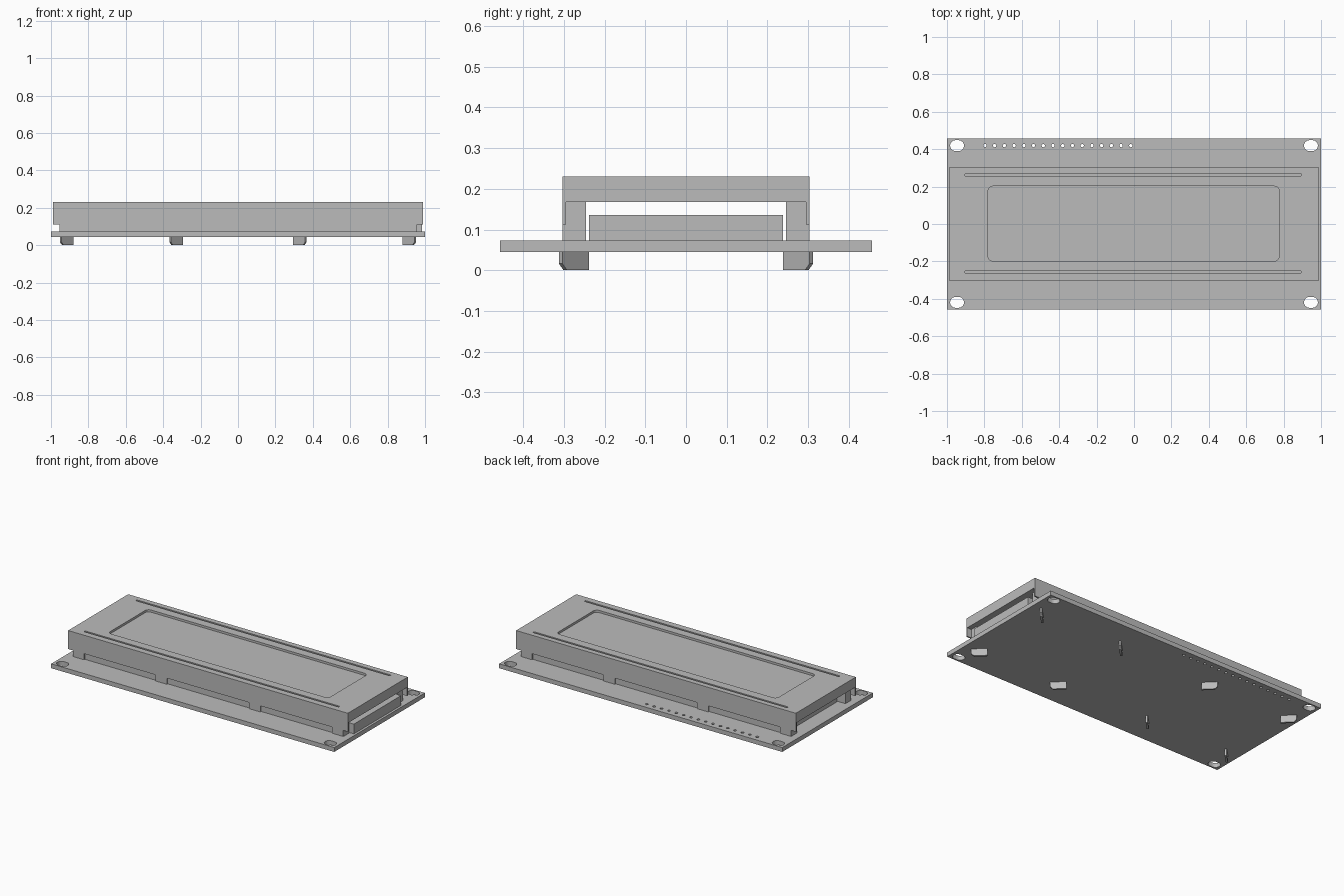
import bpy, bmesh, math
from mathutils import Matrix

if "Cube" in bpy.data.objects:
    bpy.data.objects.remove(bpy.data.objects["Cube"], do_unlink=True)

grey = bpy.data.materials.new("plain_grey")
grey.use_nodes = True
grey.diffuse_color = (0.5, 0.5, 0.5, 1)
grey.node_tree.nodes["Principled BSDF"].inputs["Base Color"].default_value = (0.5, 0.5, 0.5, 1)


def add(name, bm):
    bmesh.ops.recalc_face_normals(bm, faces=bm.faces)
    mesh = bpy.data.meshes.new(name)
    bm.to_mesh(mesh)
    bm.free()
    mesh.materials.append(grey)
    obj = bpy.data.objects.new(name, mesh)
    bpy.context.collection.objects.link(obj)
    return obj


def prism(name, outline, z0, z1):
    """Extrude a flat outline straight up from z0 to z1."""
    bm = bmesh.new()
    face = bm.faces.new([bm.verts.new((x, y, z0)) for x, y in outline])
    top = bmesh.ops.extrude_face_region(bm, geom=[face])["geom"]
    bmesh.ops.translate(bm, vec=(0, 0, z1 - z0),
                        verts=[v for v in top if isinstance(v, bmesh.types.BMVert)])
    return add(name, bm)


def box(name, x0, x1, y0, y1, z0, z1):
    return prism(name, [(x0, y0), (x1, y0), (x1, y1), (x0, y1)], z0, z1)


def rounded(cx, cy, hx, hy, r, steps=6):
    """Outline of a rounded rectangle."""
    pts = []
    for q, (sx, sy) in enumerate([(1, 1), (-1, 1), (-1, -1), (1, -1)]):
        for i in range(steps + 1):
            a = math.pi / 2 * (q + i / steps)
            p = (cx + sx * (hx - r) + r * math.cos(a), cy + sy * (hy - r) + r * math.sin(a))
            if not pts or math.dist(p, pts[-1]) > 1e-5:
                pts.append(p)
    return pts[:-1] if math.dist(pts[0], pts[-1]) < 1e-5 else pts


def cut(obj, cutters):
    """Subtract the cutters for good, then discard them."""
    for c in cutters:
        c.hide_render = True
        mod = obj.modifiers.new("cut", 'BOOLEAN')
        mod.operation, mod.solver, mod.object = 'DIFFERENCE', 'EXACT', c
    deps = bpy.context.evaluated_depsgraph_get()
    mesh = bpy.data.meshes.new_from_object(obj.evaluated_get(deps))
    obj.modifiers.clear()
    obj.data = mesh
    for c in cutters:
        bpy.data.objects.remove(c, do_unlink=True)


BOARD_BOTTOM, BOARD_TOP, TOP = 0.045, 0.073, 0.23
HX, HY, WALL = 0.988, 0.303, 0.008
CLIPS = (-0.915, -0.33, 0.33, 0.915)

# Circuit board with mounting slots and a row of pin holes
board = box("circuit_board", -1, 1, -0.457, 0.457, BOARD_BOTTOM, BOARD_TOP)
holes = [prism("slot_cutter", rounded(sx * 0.946, sy * 0.419, 0.037, 0.029, 0.0285), 0, 0.15)
         for sx in (-1, 1) for sy in (-1, 1)]
holes += [prism("pin_cutter", rounded(-0.797 + i * 0.052, 0.419, 0.009, 0.009, 0.009, 3), 0, 0.15)
          for i in range(16)]
cut(board, holes)

# Metal bezel: folded shell with open ends, tabs, window and two long grooves
bezel = box("bezel", -HX, HX, -HY, HY, BOARD_TOP, TOP)
cutters = [
    box("inside_cutter", -HX + WALL, HX - WALL, -HY + WALL, HY - WALL, 0, 0.216),
    box("end_cutter", -2, 2, -HY + WALL, HY - WALL, -0.1, 0.167),
    prism("window_cutter", rounded(-0.002, 0.002, 0.778, 0.2, 0.025), 0.2, 0.3),
]
for y in (-0.257, 0.263):
    cutters.append(prism("groove_cutter", rounded(-0.005, y, 0.9, 0.006, 0.0055, 3), 0.2, 0.3))
edges = [-1.2] + [c + s * 0.04 for c in CLIPS for s in (-1, 1)] + [1.2]
for x0, x1 in zip(edges[::2], edges[1::2]):
    cutters.append(box("gap_cutter", x0, x1, -1, 1, 0.02, 0.112))
cut(bezel, cutters)

# Display glass under the bezel
box("display_glass", -HX + WALL, HX - WALL, -HY + WALL, HY - WALL, 0.167, 0.216)

# Contact strips that carry the glass along both long sides
for side, y in (("front", -0.27), ("back", 0.27)):
    box(side + "_contact_strip", -0.955, 0.957, y - 0.025, y + 0.025, BOARD_TOP, 0.167)

# Backlight block, protruding at one end
box("backlight", -0.9, 0.985, -0.238, 0.238, BOARD_TOP, 0.135)

# Twisted locking clips under the board, lower outer corner chamfered
for cx in CLIPS:
    for sy in (-1, 1):
        bm = bmesh.new()
        profile = [(-0.046, 0), (0.03, 0), (0.046, 0.016), (0.046, BOARD_BOTTOM), (-0.046, BOARD_BOTTOM)]
        face = bm.faces.new([bm.verts.new((u, -0.006, z)) for u, z in profile])
        geom = bmesh.ops.extrude_face_region(bm, geom=[face])["geom"]
        bmesh.ops.translate(bm, vec=(0, 0.012, 0),
                            verts=[v for v in geom if isinstance(v, bmesh.types.BMVert)])
        angle = math.atan2(sy, math.copysign(1, cx))
        bm.transform(Matrix.Translation((cx, sy * 0.275, 0)) @ Matrix.Rotation(angle, 4, 'Z'))
        add("locking_clip", bm)
